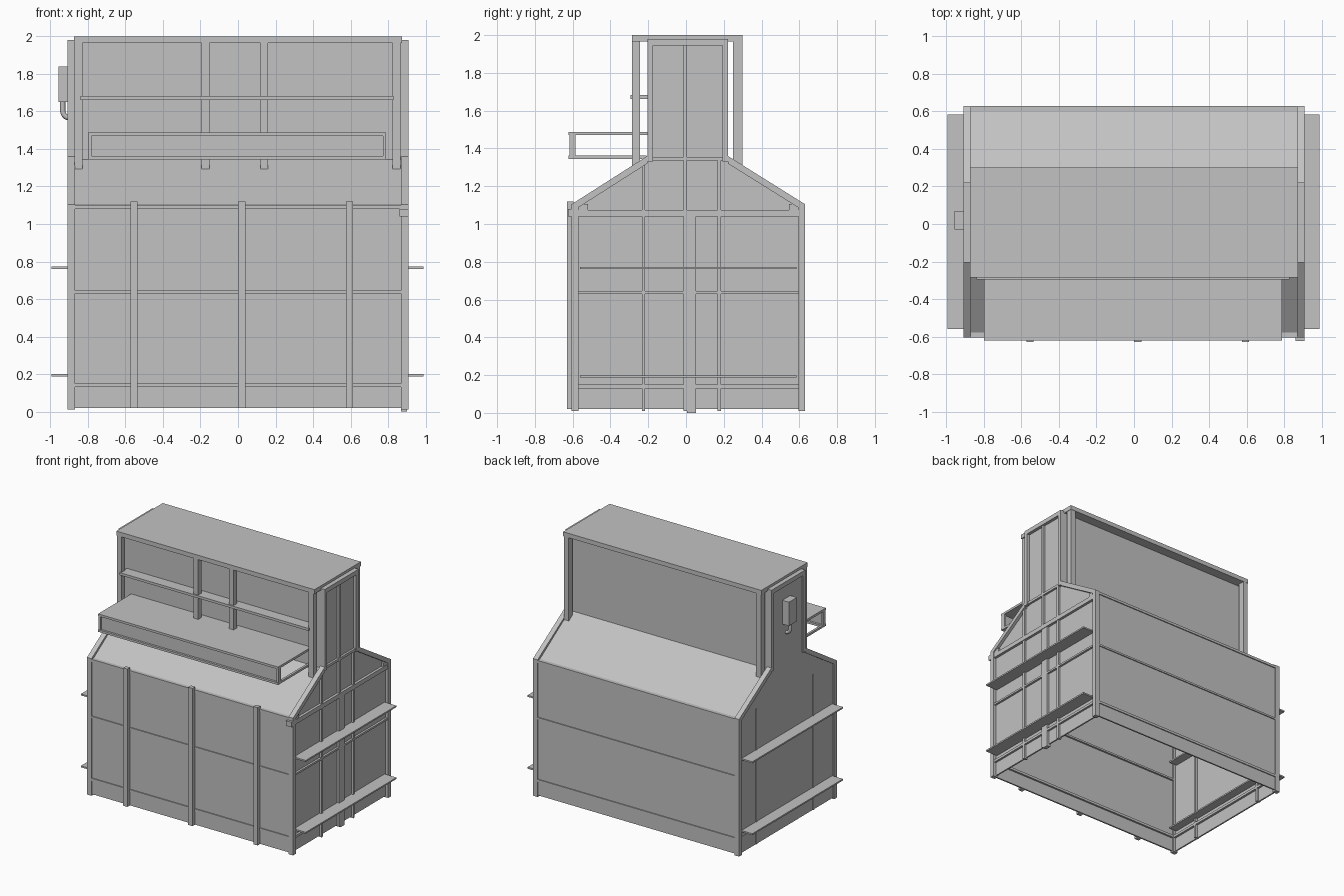
import bpy, bmesh, math
from mathutils import Vector

cube = bpy.data.objects.get("Cube")
if cube:
    bpy.data.objects.remove(cube)

grey = bpy.data.materials.new("plain grey")
grey.use_nodes = True
colour = (0.54, 0.54, 0.54, 1)
grey.diffuse_color = colour
grey.node_tree.nodes["Principled BSDF"].inputs["Base Color"].default_value = colour


def finish(name, bm):
    bmesh.ops.recalc_face_normals(bm, faces=bm.faces)
    mesh = bpy.data.meshes.new(name)
    bm.to_mesh(mesh)
    bm.free()
    mesh.materials.append(grey)
    ob = bpy.data.objects.new(name, mesh)
    bpy.context.collection.objects.link(ob)
    return ob


def box(name, xs, ys, zs):
    bm = bmesh.new()
    bmesh.ops.create_cube(bm, size=1)
    for v in bm.verts:
        v.co = [(r[0] + r[1]) / 2 + c * (r[1] - r[0]) for r, c in zip((xs, ys, zs), v.co)]
    return finish(name, bm)


def slab(name, profile, x0, x1):
    """Extrude a (y, z) outline along x."""
    bm = bmesh.new()
    face = bm.faces.new([bm.verts.new((x0, y, z)) for y, z in profile])
    ext = bmesh.ops.extrude_face_region(bm, geom=[face])
    for v in ext["geom"]:
        if isinstance(v, bmesh.types.BMVert):
            v.co.x = x1
    return finish(name, bm)


def strip(name, a, b, drop, x0, x1):
    """Sloping bar between two (y, z) points, with its thickness below."""
    (ya, za), (yb, zb) = a, b
    return slab(name, [a, b, (yb, zb - drop), (ya, za - drop)], x0, x1)


FRONT, BACK, EDGE, INNER = -0.605, 0.63, 0.91, 0.87
NECK_F, NECK_B = -0.205, 0.222
BASE, EAVE, SHOULDER, TOP = 0.02, 1.1, 1.36, 2.0
RAILS = {"base_rail": (0.13, 0.15), "middle_rail": (0.63, 0.645)}

# Lower walls and their rails
for side, y, out in (("front", FRONT, 1), ("back", BACK, -1)):
    skin = sorted((y + out * 0.008, y + out * 0.02))
    depth = sorted((y, y + out * 0.035))
    box(side + "_wall", (-INNER, INNER), skin, (BASE, EAVE - 0.01))
    for name, zs in RAILS.items():
        box(side + "_" + name, (-INNER, INNER), depth, zs)
    box(side + "_eave_rail", (-INNER, INNER), sorted((y, y + out * 0.045)), (1.08, EAVE))
    for s in (-1, 1):
        box(side + "_corner_post", sorted((s * INNER, s * EDGE)), depth, (0.01, EAVE))

# Vertical battens on the front
for x in (-0.555, 0.02, 0.595):
    box("front_batten", (x - 0.019, x + 0.019), (-0.63, FRONT + 0.01), (BASE, 1.12))
box("corner_bracket", (0.86, EDGE), (-0.625, FRONT + 0.01), (1.04, 1.08))

# Sloping shoulders
strip("front_slope", (FRONT + 0.02, 1.095), (NECK_F, SHOULDER - 0.015), 0.015, -INNER, INNER)
strip("back_slope", (NECK_B, SHOULDER - 0.015), (BACK - 0.03, 1.1), 0.015, -INNER, INNER)

# End walls: a thin gable panel with a raised frame
gable = [(FRONT + 0.01, BASE), (BACK - 0.01, BASE), (BACK - 0.01, 1.08), (NECK_B - 0.01, 1.34),
         (NECK_B - 0.01, 1.97), (NECK_F + 0.01, 1.97), (NECK_F + 0.01, 1.34), (FRONT + 0.01, 1.08)]
for side, s in (("right", -1), ("left", 1)):
    face = 0.9 if s < 0 else 0.885
    slab(side + "_gable_panel", gable, s * (face - 0.012), s * face)
    span = sorted((s * INNER, s * EDGE))
    strip(side + "_front_slope_trim", (FRONT, 1.105), (NECK_F, SHOULDER), 0.04, *span)
    strip(side + "_back_slope_trim", (NECK_B, SHOULDER), (BACK, 1.105), 0.04, *span)
    for y0 in (NECK_F, NECK_B - 0.03):
        box(side + "_neck_post", span, (y0, y0 + 0.03), (1.33, 1.98))
    box(side + "_neck_header", span, (NECK_F, NECK_B), (1.945, 1.98))
    for name, zs in RAILS.items():
        if s > 0 or name == "base_rail":
            box(side + "_" + name, sorted((s * INNER, s * 0.902)), (FRONT, BACK), zs)
    for z in (0.193, 0.767):
        reach = 0.99 if s > 0 else 0.995
        box(side + "_walkway", sorted((s * 0.82, s * reach)), (-0.56, 0.585), (z - 0.006, z + 0.006))

# Extra framing on the left end
bars = (INNER, 0.902)
box("left_tie_beam", (INNER, 0.906), (FRONT, BACK), (1.04, 1.075))
box("left_neck_sill", bars, (NECK_F, NECK_B), (1.335, 1.355))
for y, top in ((-0.225, 1.32), (-0.003, 1.96), (0.175, 1.345)):
    box("left_mullion", bars, (y - 0.009, y + 0.009), (0.01, top))
box("left_riser", bars, (0.005, 0.053), (0.0, 1.04))
for y in (-0.55, 0.575):
    box("left_tie_block", bars, (y - 0.03, y + 0.03), (1.075, 1.105))

# Slim seams on the right end
for y in (-0.32, 0.4):
    box("right_mullion", (-0.905, -INNER), (y - 0.008, y + 0.008), (BASE, 1.1))

# Upper storey walls and roof
box("upper_front_wall", (-INNER, INNER), (NECK_F, NECK_F + 0.012), (1.33, 1.97))
box("upper_back_wall", (-INNER, INNER), (NECK_B - 0.012, NECK_B), (1.33, 1.97))
box("roof", (-0.875, 0.875), (-0.285, 0.3), (1.965, TOP))
for x in (-0.85, -0.173, 0.14, 0.845):
    box("front_post", (x - 0.021, x + 0.021), (-0.285, -0.243), (1.29, 1.97))
for x in (-0.85, 0.85):
    box("back_post", (x - 0.021, x + 0.021), (0.25, 0.298), (1.3, 1.97))
box("hand_rail", (-0.84, 0.83), (-0.295, -0.205), (1.662, 1.682))

# Front platform with an open box frame
box("platform_deck", (-0.8, 0.79), (-0.622, NECK_F), (1.47, 1.488))
box("platform_lower_rail", (-0.8, 0.79), (-0.622, -0.58), (1.345, 1.362))
box("platform_front_panel", (-0.79, 0.78), (-0.605, -0.597), (1.36, 1.472))
for x in (-0.8, 0.772):
    box("platform_post", (x, x + 0.018), (-0.618, -0.585), (1.36, 1.472))
    box("platform_side_rail", (x, x + 0.018), (-0.6, -0.21), (1.345, 1.362))

# Control box with its bent conduit
box("control_box", (-0.958, -0.9), (-0.03, 0.07), (1.65, 1.84))
curve = bpy.data.curves.new("conduit_path", "CURVE")
curve.dimensions = "3D"
curve.bevel_depth = 0.014
curve.bevel_resolution = 2
path = curve.splines.new("POLY")
bend = [Vector((-0.895 - 0.04 * math.cos(a), 0.02, 1.605 - 0.04 * math.sin(a)))
        for a in (i * math.pi / 10 for i in range(6))]
points = [Vector((-0.935, 0.02, 1.66))] + bend
path.points.add(len(points) - 1)
for p, co in zip(path.points, points):
    p.co = (*co, 1)
curve.materials.append(grey)
bpy.context.collection.objects.link(bpy.data.objects.new("conduit", curve))
